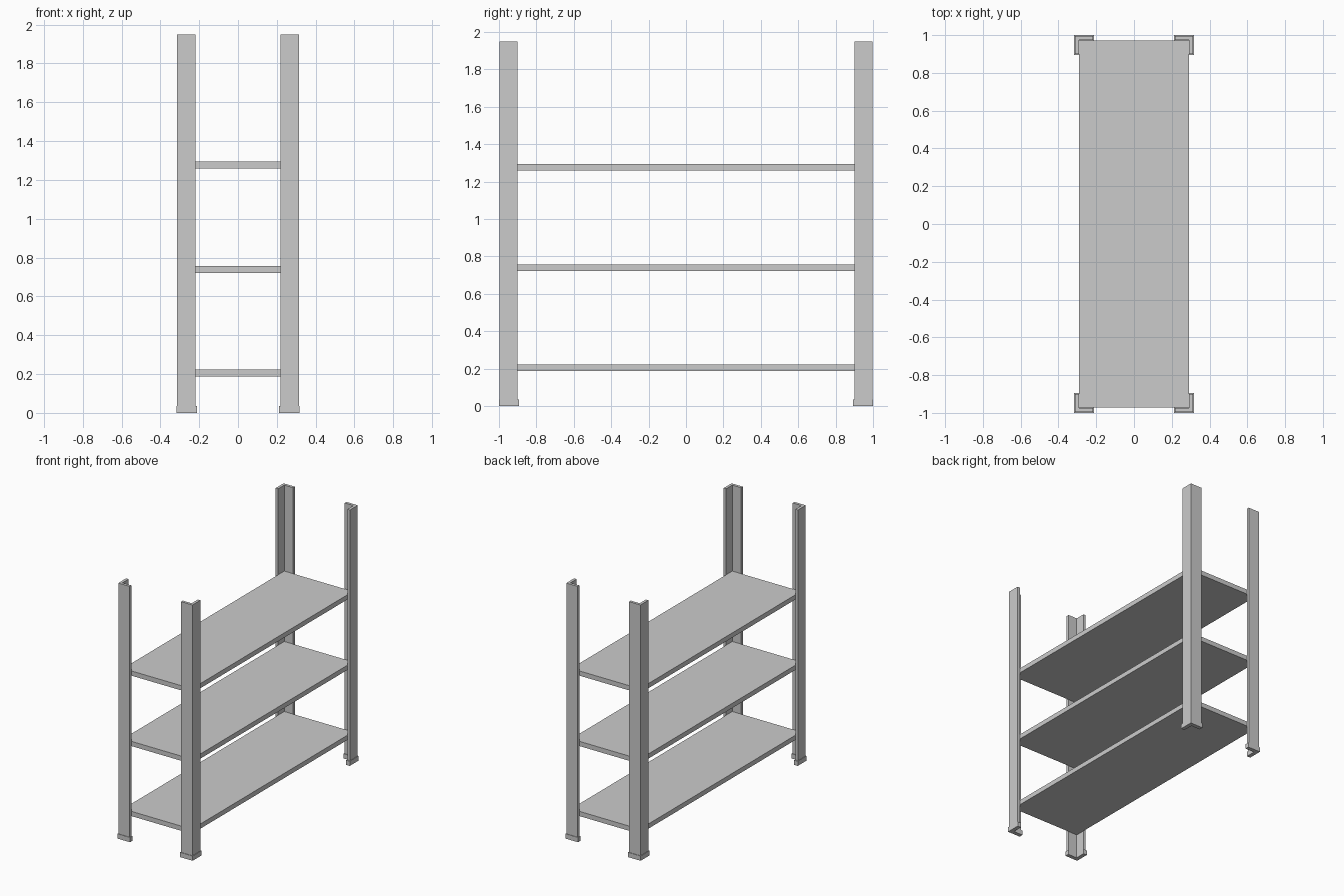
import bpy, bmesh

if "Cube" in bpy.data.objects:
    bpy.data.objects.remove(bpy.data.objects["Cube"])

def angle_bar(name, ox, oy, arm, t, z0, z1, sx, sy):
    """L-section bar with its outer corner at (ox, oy), arms pointing inwards."""
    pts = [(ox, oy), (ox - arm, oy), (ox - arm, oy - t),
           (ox - t, oy - t), (ox - t, oy - arm), (ox, oy - arm)]
    bm = bmesh.new()
    face = bm.faces.new([bm.verts.new((x * sx, y * sy, z0)) for x, y in pts])
    ext = bmesh.ops.extrude_face_region(bm, geom=[face])
    top = [v for v in ext["geom"] if isinstance(v, bmesh.types.BMVert)]
    bmesh.ops.translate(bm, verts=top, vec=(0, 0, z1 - z0))
    bmesh.ops.recalc_face_normals(bm, faces=bm.faces)
    me = bpy.data.meshes.new(name)
    bm.to_mesh(me)
    bm.free()
    bpy.context.collection.objects.link(bpy.data.objects.new(name, me))

# Four angle posts, each in a slightly larger L-shaped foot
for sx, side in ((-1, "left"), (1, "right")):
    for sy, end in ((-1, "front"), (1, "back")):
        angle_bar(f"{end}_{side}_post", 0.313, 0.996, 0.095, 0.021, 0.006, 1.948, sx, sy)
        angle_bar(f"{end}_{side}_foot", 0.317, 1.0, 0.106, 0.03, 0, 0.036, sx, sy)

# Three flat shelves fitted inside the posts
for i, z in enumerate((0.205, 0.739, 1.276)):
    bpy.ops.mesh.primitive_cube_add(size=1, location=(0, 0, z))
    shelf = bpy.context.object
    shelf.name = f"shelf_{i + 1}"
    shelf.scale = (0.58, 1.944, 0.036)
